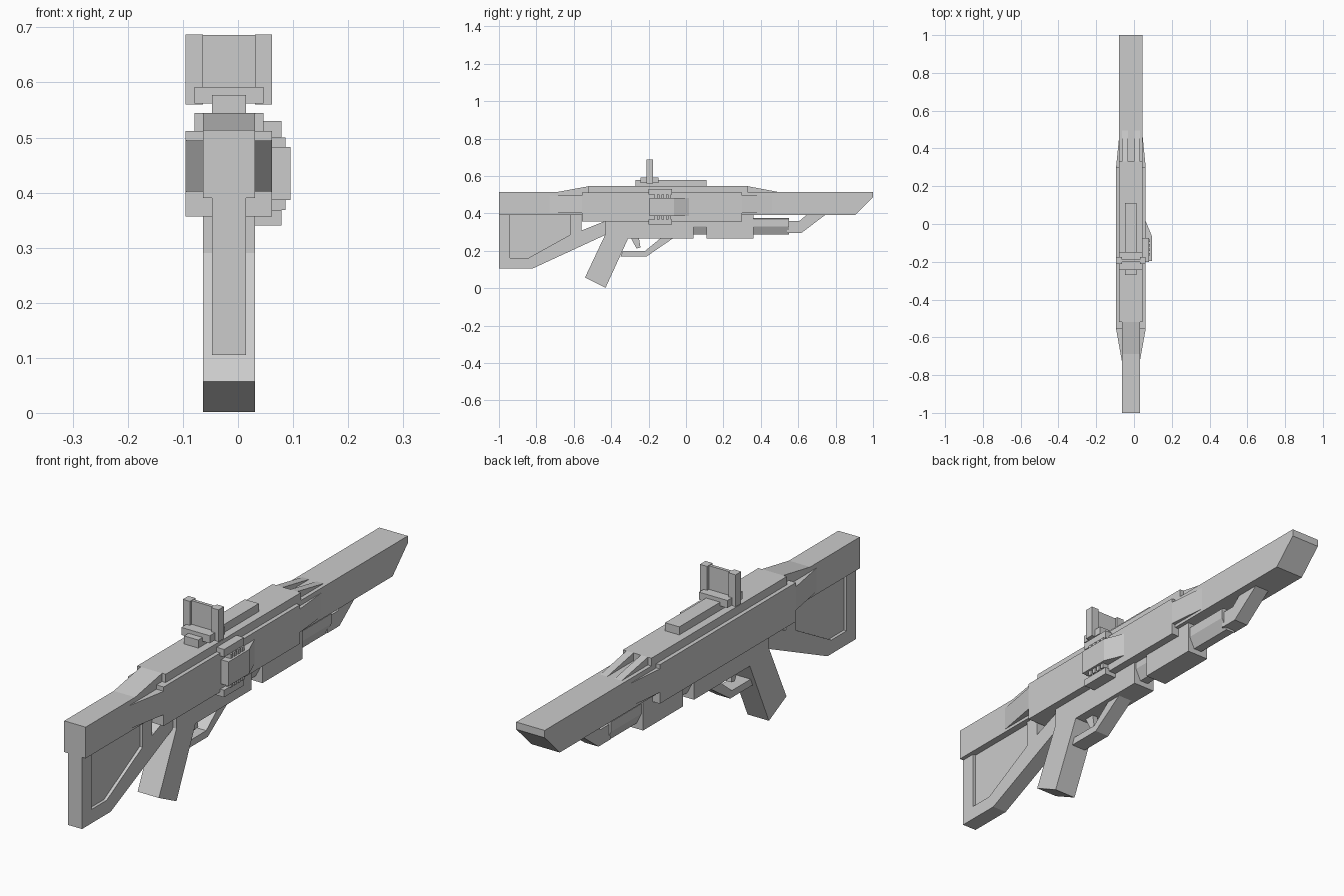
import bpy, bmesh
from math import cos, sin, pi

CX = -0.0165  # centre plane of the main structure


def prism(name, pts, a, b, axis='x'):
    """Extrude a closed profile: (y,z) along x, (x,y) along z, or (x,z) along y."""
    place = {'x': lambda u, v, t: (t, u, v),
             'y': lambda u, v, t: (u, t, v),
             'z': lambda u, v, t: (u, v, t)}[axis]
    bm = bmesh.new()
    face = bm.faces.new([bm.verts.new(place(u, v, a)) for u, v in pts])
    ext = bmesh.ops.extrude_face_region(bm, geom=[face])
    shift = place(0, 0, b - a)
    bmesh.ops.translate(bm, vec=shift,
                        verts=[g for g in ext['geom'] if isinstance(g, bmesh.types.BMVert)])
    bmesh.ops.recalc_face_normals(bm, faces=bm.faces)
    me = bpy.data.meshes.new(name)
    bm.to_mesh(me)
    bm.free()
    ob = bpy.data.objects.new(name, me)
    bpy.context.collection.objects.link(ob)
    return ob


def slab(name, pts, half):
    """Side profile (y,z) extruded symmetrically about the centre plane."""
    return prism(name, pts, CX - half, CX + half)


def box(name, x0, x1, y0, y1, z0, z1):
    return prism(name, [(y0, z0), (y1, z0), (y1, z1), (y0, z1)], x0, x1)


def cbox(name, half, y0, y1, z0, z1):
    return box(name, CX - half, CX + half, y0, y1, z0, z1)


# Main body, barrel shroud and stock beam
cbox("body", 0.0785, -0.555, 0.30, 0.357, 0.512)
slab("barrel_shroud", [(0.25, 0.39), (0.905, 0.39), (1, 0.485), (1, 0.514), (0.25, 0.514)], 0.0625)
cbox("stock_beam", 0.047, -1, -0.50, 0.39, 0.514)

# Tapered cheeks blending the body into the stock and the barrel
prism("body_taper", [(CX - 0.0785, -0.555), (CX - 0.047, -0.73), (CX + 0.047, -0.73),
                     (CX + 0.0785, -0.555), (CX + 0.0785, 0.30), (CX + 0.0625, 0.46),
                     (CX - 0.0625, 0.46), (CX - 0.0785, 0.30)], 0.402, 0.495, 'z')

# Top ridge with rear ramp and two front fins
cbox("top_ridge", 0.0625, -0.52, 0.33, 0.50, 0.545)
slab("rear_ramp", [(-0.70, 0.512), (-0.52, 0.545), (-0.50, 0.545), (-0.50, 0.50), (-0.70, 0.50)], 0.047)
for side in (-1, 1):
    xs = sorted((CX + side * 0.016, CX + side * 0.047))
    prism("ridge_fin", [(0.32, 0.50), (0.50, 0.50), (0.50, 0.513), (0.33, 0.545), (0.32, 0.545)], *xs)

# Rail and sight
cbox("top_rail", 0.031, -0.27, 0.11, 0.54, 0.577)
cbox("sight_base", 0.0625, -0.243, -0.147, 0.562, 0.592)
cbox("sight_plate", 0.06, -0.20, -0.187, 0.562, 0.686)
for side in (-1, 1):
    xs = sorted((CX + side * 0.047, CX + side * 0.0785))
    box("sight_post", *xs, -0.211, -0.176, 0.56, 0.687)

# Shoulder stock: frame with a recessed panel
slab("stock_frame", [(-1, 0.39), (-1, 0.105), (-0.82, 0.105), (-0.43, 0.285), (-0.43, 0.36),
                     (-0.56, 0.308), (-0.56, 0.39), (-0.62, 0.39), (-0.62, 0.285),
                     (-0.845, 0.16), (-0.94, 0.16), (-0.94, 0.39)], 0.031)
slab("stock_panel", [(-0.96, 0.395), (-0.96, 0.145), (-0.84, 0.145), (-0.60, 0.275), (-0.60, 0.395)], 0.019)

# Lower receiver with pistol grip
slab("grip_and_receiver", [(-0.43, 0.36), (-0.43, 0.29), (-0.54, 0.057), (-0.43, 0.002),
                           (-0.31, 0.265), (0.04, 0.265), (0.04, 0.36)], 0.047)
slab("trigger_guard", [(-0.35, 0.17), (-0.21, 0.17), (-0.07, 0.266), (-0.137, 0.266),
                       (-0.22, 0.198), (-0.338, 0.198)], 0.031)
slab("trigger", [(-0.295, 0.27), (-0.265, 0.212), (-0.243, 0.217), (-0.252, 0.27)], 0.012)

# Fore-end: sliding grip, faceted tube and angled front support
cbox("fore_grip", 0.047, 0.11, 0.36, 0.265, 0.392)
prism("fore_tube", [(CX - 0.040, 0.392), (CX - 0.040, 0.33), (CX - 0.018, 0.286),
                    (CX + 0.018, 0.286), (CX + 0.040, 0.33), (CX + 0.040, 0.37),
                    (CX + 0.030, 0.375), (CX - 0.030, 0.375), (CX - 0.040, 0.37)][1:],
      0.02, 0.552, 'y')
slab("front_support", [(0.54, 0.295), (0.617, 0.295), (0.745, 0.392), (0.645, 0.392),
                       (0.605, 0.358), (0.54, 0.358)], 0.031)

# Right-hand bolt assembly: brackets, ribs and tapered cover
box("bolt_bracket_top", 0.045, 0.079, -0.20, -0.075, 0.500, 0.530)
box("bolt_bracket_bottom", 0.025, 0.079, -0.20, -0.075, 0.340, 0.368)
for i in range(4):
    y = -0.168 + i * 0.024
    box("bolt_rib", 0.055, 0.086, y, y + 0.015, 0.368, 0.500)
prism("bolt_cover", [(0.055, -0.195), (0.095, -0.195), (0.095, -0.065), (0.062, 0.015),
                     (0.055, 0.015)], 0.387, 0.483, 'z')
